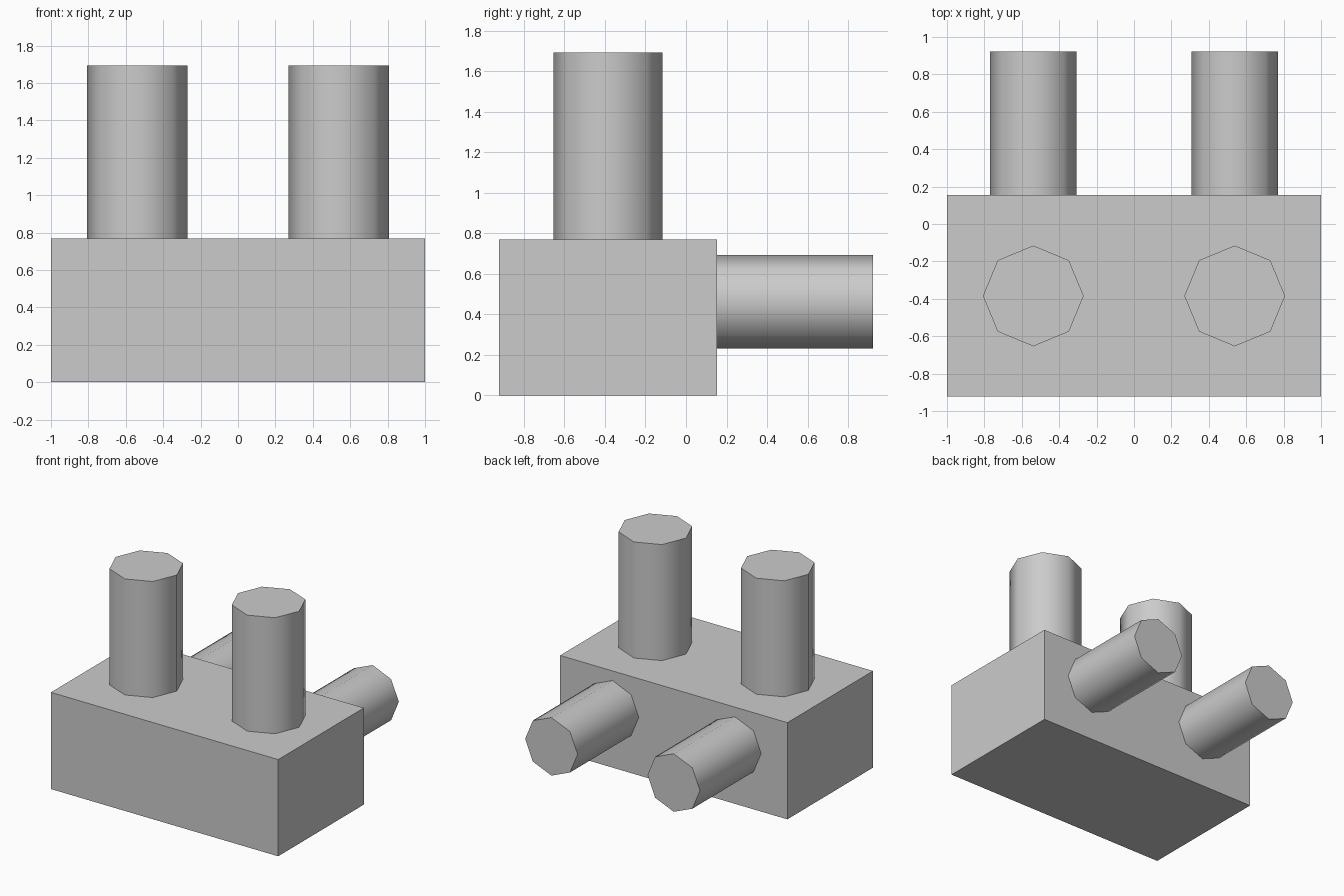
import bpy
from math import radians

cube = bpy.data.objects.get("Cube")
if cube:
    bpy.data.objects.remove(cube, do_unlink=True)

# Single plain grey
grey = bpy.data.materials.new("plain_grey")
grey.use_nodes = True
colour = (0.6, 0.6, 0.6, 1)
grey.diffuse_color = colour
grey.node_tree.nodes["Principled BSDF"].inputs["Base Color"].default_value = colour

U = 1 / 13  # model module: the block is 26 modules wide


def peg(name, radius, length, centre, tilt):
    """Eight-sided peg with a vertex on each main axis, smooth round its side."""
    bpy.ops.mesh.primitive_cylinder_add(
        vertices=8, radius=radius * U, depth=length * U,
        location=[c * U for c in centre], rotation=(tilt, 0, 0))
    obj = bpy.context.object
    obj.name = name
    bpy.ops.object.transform_apply(location=False, rotation=True, scale=True)
    bpy.ops.object.shade_smooth_by_angle(angle=radians(60))
    obj.data.materials.append(grey)


# Rectangular block
bpy.ops.mesh.primitive_cube_add(size=1, location=(0, -5 * U, 5 * U))
block = bpy.context.object
block.name = "block"
block.scale = (26 * U, 14 * U, 10 * U)
bpy.ops.object.transform_apply(location=False, rotation=False, scale=True)
block.data.materials.append(grey)

# Two upright pegs on the top and two level pegs at the back
for side, x in (("left", 7), ("right", -7)):
    peg(side + "_upright_peg", 3.5, 12, (x, -5, 16), 0)
    peg(side + "_back_peg", 3, 10, (x, 7, 6), radians(-90))
